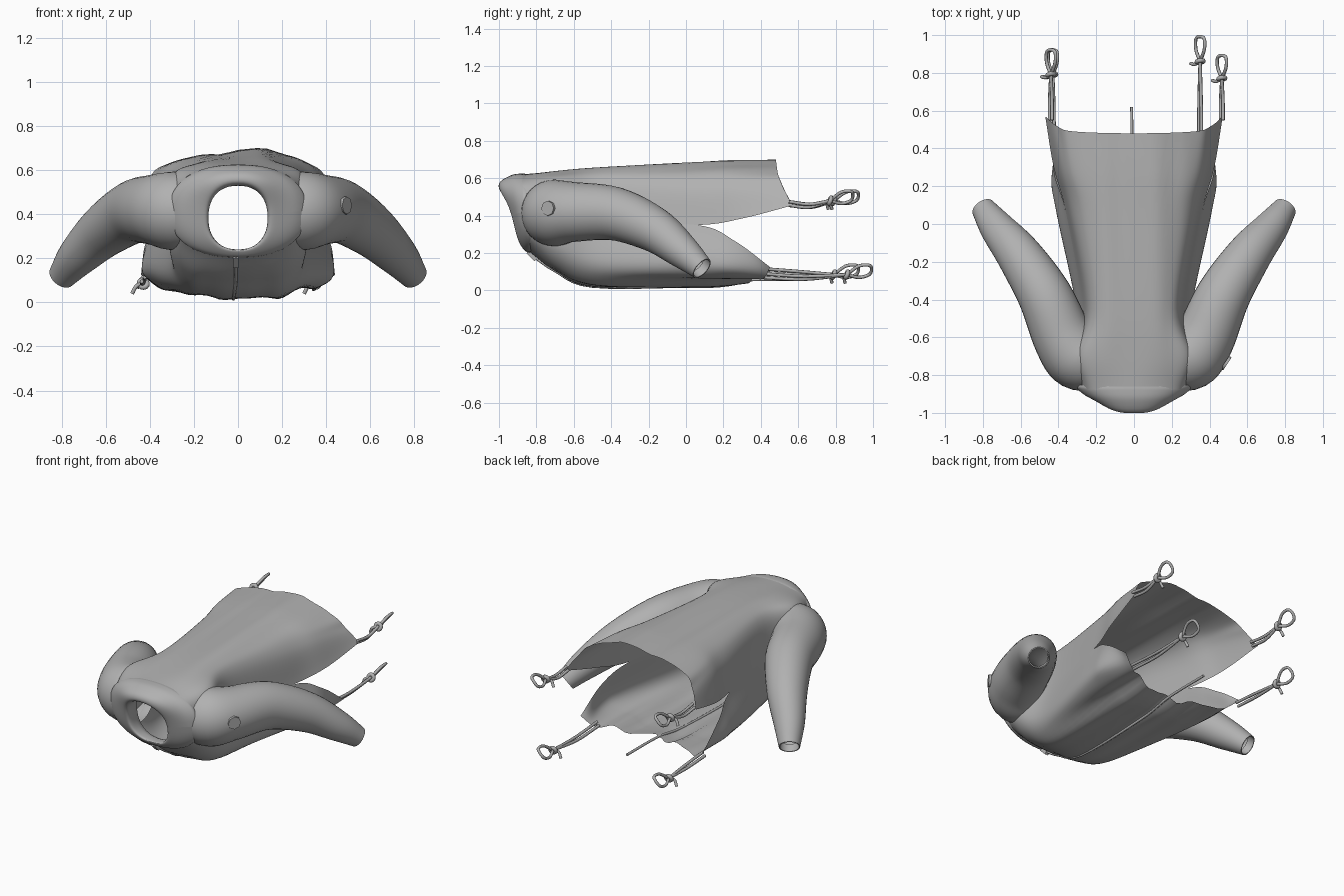
import bpy, bmesh, math
from mathutils import Vector

if "Cube" in bpy.data.objects:
    bpy.data.objects.remove(bpy.data.objects["Cube"])

grey = bpy.data.materials.new("grey cloth")
grey.diffuse_color = (0.44, 0.44, 0.44, 1)
grey.use_nodes = True
grey.node_tree.nodes["Principled BSDF"].inputs["Base Color"].default_value = grey.diffuse_color


def catmull(pts, steps):
    """Smooth polyline through the given points."""
    p = [Vector(q) for q in pts]
    p = [2 * p[0] - p[1]] + p + [2 * p[-1] - p[-2]]
    out = []
    for i in range(1, len(p) - 2):
        a, b, c, d = p[i - 1:i + 3]
        for s in range(steps):
            t = s / steps
            out.append(0.5 * (2 * b + (c - a) * t + (2 * a - 5 * b + 4 * c - d) * t * t
                              + (3 * b - a - 3 * c + d) * t ** 3))
    return out + [p[-2]]


def loft(name, rows, closed=False, angle=50):
    """Skin a list of equally long point rows."""
    bm = bmesh.new()
    vs = [[bm.verts.new(p) for p in r] for r in rows]
    n = len(rows[0])
    for a, b in zip(vs, vs[1:]):
        for i in range(n if closed else n - 1):
            j = (i + 1) % n
            bm.faces.new((a[i], a[j], b[j], b[i]))
    bmesh.ops.recalc_face_normals(bm, faces=bm.faces)
    me = bpy.data.meshes.new(name)
    bm.to_mesh(me)
    bm.free()
    ob = bpy.data.objects.new(name, me)
    finish(ob, angle)
    return ob


def finish(ob, angle=50):
    if ob.name not in bpy.context.collection.objects:
        bpy.context.collection.objects.link(ob)
    ob.data.materials.append(grey)
    bpy.ops.object.select_all(action='DESELECT')
    bpy.context.view_layer.objects.active = ob
    ob.select_set(True)
    if ob.type == 'MESH':
        bpy.ops.object.shade_smooth_by_angle(angle=math.radians(angle))


def tube(name, strands, r):
    """Round cords along smooth paths."""
    cu = bpy.data.curves.new(name, 'CURVE')
    cu.dimensions = '3D'
    cu.bevel_depth, cu.bevel_resolution, cu.use_fill_caps = r, 2, True
    for pts in strands:
        path = catmull(pts, 5)
        sp = cu.splines.new('POLY')
        sp.points.add(len(path) - 1)
        for q, p in zip(sp.points, path):
            q.co = (*p, 1)
    finish(bpy.data.objects.new(name, cu))


def panel(name, stations, fold, ridge):
    """Mirrored half sections from centre to side seam, with soft cloth folds."""
    rows = []
    for half in stations:
        full = [(-x, y, z) for x, y, z in half[:0:-1]] + half
        rows.append(catmull(full, 8))
    grid = [catmull(col, 8) for col in zip(*rows)]
    n = len(grid) - 1
    for i, col in enumerate(grid):
        edge = math.sin(math.pi * i / n)
        for p in col:
            grow = min(1, max(0, (p.y + 0.85) / 1.1)) * edge
            p.z += grow * (fold * math.sin(27 * p.x + 1.5 * p.y) + 0.5 * fold * math.sin(46 * p.x + 2)
                           + ridge * math.exp(-((p.x - 0.13) / 0.1) ** 2))
    return loft(name, grid)


# Upper and lower cloth panels, joined at the sides up to the slits
seam = [(0.29, -0.85, 0.40), (0.32, -0.70, 0.40), (0.275, -0.45, 0.36), (0.36, 0.06, 0.35)]
panel("back_panel", [
    [(0, -0.885, 0.62), (0.17, -0.88, 0.597), (0.26, -0.87, 0.54), seam[0]],
    [(0, -0.70, 0.635), (0.18, -0.70, 0.627), (0.30, -0.70, 0.575), seam[1]],
    [(0, -0.45, 0.65), (0.16, -0.45, 0.64), (0.24, -0.45, 0.57), seam[2]],
    [(0, 0.02, 0.667), (0.21, 0.03, 0.645), (0.32, 0.05, 0.555), seam[3]],
    [(0, 0.26, 0.677), (0.27, 0.27, 0.643), (0.37, 0.28, 0.565), (0.425, 0.30, 0.385)],
    [(0, 0.48, 0.682), (0.32, 0.49, 0.632), (0.41, 0.52, 0.55), (0.47, 0.57, 0.455)],
], 0.004, 0.028)
panel("front_panel", [
    [(0, -0.84, 0.21), (0.15, -0.84, 0.23), (0.25, -0.85, 0.29), seam[0]],
    [(0, -0.70, 0.105), (0.20, -0.70, 0.125), (0.30, -0.70, 0.22), seam[1]],
    [(0, -0.50, 0.022), (0.20, -0.48, 0.042), (0.30, -0.46, 0.14), seam[2]],
    [(0, 0.04, 0.03), (0.25, 0.04, 0.045), (0.405, 0.05, 0.13), seam[3]],
    [(0, 0.18, 0.035), (0.25, 0.20, 0.05), (0.425, 0.23, 0.11), (0.42, 0.26, 0.265)],
    [(0, 0.30, 0.055), (0.25, 0.36, 0.06), (0.37, 0.42, 0.075), (0.44, 0.45, 0.125)],
], 0.014, -0.006)

# Rounded neck yoke with a rolled opening: half width, low z, high z, low y, high y, side sweep
yoke = [(0.312, 0.203, 0.624, -0.82, -0.86, 0.0), (0.308, 0.204, 0.625, -0.838, -0.882, 0.0),
        (0.265, 0.208, 0.618, -0.855, -0.93, 0.0), (0.20, 0.22, 0.585, -0.868, -0.99, 0.03),
        (0.15, 0.235, 0.548, -0.876, -1.0, 0.03), (0.135, 0.24, 0.53, -0.86, -0.965, 0.02),
        (0.137, 0.238, 0.535, -0.82, -0.89, 0.0), (0.15, 0.225, 0.56, -0.79, -0.84, 0.0)]


def oval(a, power=0.87):
    c, s = math.cos(a), math.sin(a)
    return (math.copysign(abs(c) ** power, c), math.copysign(abs(s) ** power, s))


rings = []
for w, z0, z1, y0, y1, sweep in yoke:
    ring = []
    for k in range(48):
        u, v = oval(2 * math.pi * k / 48)
        t = ((v + 1) / 2) ** 0.8
        ring.append((w * u, y0 + (y1 - y0) * t + sweep * u ** 4 * t, z0 + (z1 - z0) * (v + 1) / 2))
    rings.append(ring)
cols = [catmull(c, 4) for c in zip(*rings)]
loft("neck_yoke", cols + cols[:1], angle=80)

# Tapered open sleeves that curve in under the yoke: centre path and radius
path = [(0.20, -0.70, 0.415), (0.295, -0.70, 0.415), (0.377, -0.597, 0.42), (0.472, -0.38, 0.41),
        (0.605, -0.17, 0.325), (0.725, -0.02, 0.21), (0.80, 0.085, 0.118)]
radii = [0.165, 0.178, 0.160, 0.143, 0.120, 0.092, 0.063]
centres = catmull(path, 6)
widths = catmull([(r, 0, 0) for r in radii], 6)
outer = []
for side, label in ((1, "right"), (-1, "left")):
    rows = []
    for i, (c, w) in enumerate(zip(centres, widths)):
        t = (centres[min(i + 1, len(centres) - 1)] - centres[max(i - 1, 0)]).normalized()
        h = t.cross(Vector((0, 0, 1))).normalized()
        v = h.cross(t)
        outer.append((c + h * w.x, h))
        row = []
        for k in range(32):
            a = 2 * math.pi * k / 32
            p = c + w.x * (h * math.cos(a) + v * math.sin(a))
            row.append((side * p.x, p.y, p.z))
        rows.append(row)
    # narrow inner turn-up of the cuff
    end = Vector((side * centres[-1].x, centres[-1].y, centres[-1].z))
    inward = Vector((-0.02 * side, -0.03, 0.03))
    rows.append([end + (Vector(p) - end) * 0.9 for p in rows[-1]])
    rows.append([Vector(p) + inward for p in rows[-1]])
    loft(label + "_sleeve", rows, closed=True)

# Small patch on the outside of one sleeve
spot, facing = min(outer, key=lambda o: abs(o[0].y + 0.73))
bpy.ops.mesh.primitive_cylinder_add(vertices=8, radius=0.04, depth=0.016,
                                    location=spot + Vector((0, 0, 0.02)))
patch = bpy.context.object
patch.name = "sleeve_patch"
patch.rotation_euler = facing.to_track_quat('Z', 'Y').to_euler()
finish(patch)

# Zip cord along the lower panel with its slider
tube("zip_cord", [[(-0.005, -0.845, 0.225), (-0.01, -0.835, 0.20), (-0.01, -0.70, 0.105),
                   (-0.02, -0.50, 0.022), (-0.02, 0.04, 0.026), (-0.012, 0.30, 0.055),
                   (-0.012, 0.62, 0.06)]], 0.008)
bpy.ops.mesh.primitive_cube_add(size=1, location=(-0.01, -0.825, 0.185), rotation=(0.8, 0, 0))
bpy.context.object.name = "zip_slider"
bpy.context.object.scale = (0.024, 0.02, 0.06)
finish(bpy.context.object)


# Hem ties: two strands, a knot, a loop and a loose end
def tie(name, x, y, z, knot, tip, rise):
    k = Vector((x, knot, z + rise * 0.5))
    loop = tip - knot
    strands = [[(x + s * 0.007, y, z + s * 0.01), (x + s * 0.006, (y + knot) / 2, z - 0.012 + s * 0.008),
                k] for s in (-1, 1)]
    strands.append([k + Vector(d) for d in (
        (0, 0, 0), (-0.022, loop * 0.45, -0.015), (-0.022, loop * 0.85, 0.0),
        (0, loop - 0.008, 0.03), (0.022, loop * 0.85, 0.05), (0.022, loop * 0.45, 0.045), (0, 0, 0))])
    strands.append([k, k + Vector((-0.03, -0.015, -0.01)), k + Vector((-0.05, -0.01, -0.045))])
    tube(name, strands, 0.009)
    bpy.ops.mesh.primitive_torus_add(location=k, major_radius=0.018, minor_radius=0.012,
                                     major_segments=16, minor_segments=8, rotation=(1.2, 0.4, 0))
    bpy.context.object.name = name + "_knot"
    finish(bpy.context.object)


tie("upper_left_tie", -0.44, 0.55, 0.465, 0.79, 0.93, 0.03)
tie("upper_right_tie", 0.465, 0.55, 0.465, 0.77, 0.90, 0.03)
tie("lower_left_tie", -0.43, 0.43, 0.105, 0.79, 0.93, -0.04)
tie("lower_right_tie", 0.35, 0.40, 0.08, 0.86, 1.0, 0.01)
